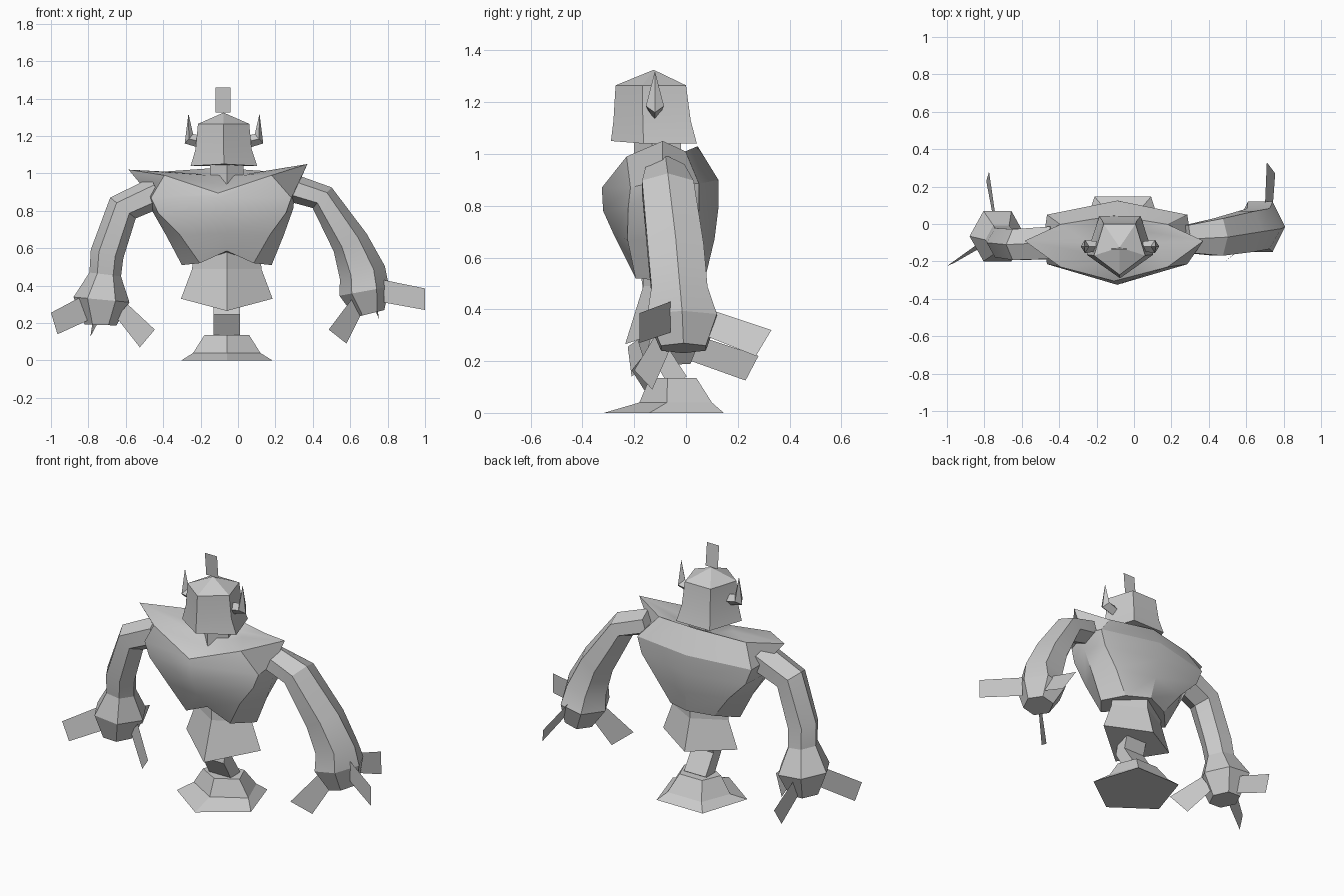
import bpy, bmesh
from math import sin, cos, pi, radians
from mathutils import Vector

old = bpy.data.objects.get("Cube")
if old:
    bpy.data.objects.remove(old)

grey = bpy.data.materials.new("plain grey")
grey.use_nodes = True
colour = (0.6, 0.6, 0.6, 1)
grey.diffuse_color = colour
grey.node_tree.nodes["Principled BSDF"].inputs["Base Color"].default_value = colour


def finish(name, bm, angle=None):
    mesh = bpy.data.meshes.new(name)
    bm.to_mesh(mesh)
    bm.free()
    mesh.materials.append(grey)
    ob = bpy.data.objects.new(name, mesh)
    bpy.context.collection.objects.link(ob)
    if angle:
        bpy.ops.object.select_all(action='DESELECT')
        ob.select_set(True)
        bpy.context.view_layer.objects.active = ob
        bpy.ops.object.shade_smooth_by_angle(angle=radians(angle))
    return ob


def loft(name, rings, angle=None):
    """Skin a list of equal-sized point rings and close both ends."""
    bm = bmesh.new()
    loops = [[bm.verts.new(p) for p in ring] for ring in rings]
    n = len(loops[0])
    for low, high in zip(loops, loops[1:]):
        for i in range(n):
            j = (i + 1) % n
            bm.faces.new((low[i], low[j], high[j], high[i]))
    bm.faces.new(loops[0][::-1])
    bm.faces.new(loops[-1])
    bmesh.ops.remove_doubles(bm, verts=bm.verts, dist=1e-4)
    bmesh.ops.recalc_face_normals(bm, faces=bm.faces)
    return finish(name, bm, angle)


def tube(name, path, ref, sides, phase=0, angle=None):
    """Path entries: x, y, z, radius in the bending plane, radius along ref."""
    pts = [Vector(p[:3]) for p in path]
    rings = []
    for i, (x, y, z, ru, rv) in enumerate(path):
        t = pts[min(i + 1, len(pts) - 1)] - pts[max(i - 1, 0)]
        u = t.cross(ref).normalized()
        turns = [phase + 2 * pi * k / sides for k in range(sides)]
        rings.append([pts[i] + u * ru * cos(a) + ref * rv * sin(a) for a in turns])
    return loft(name, rings, angle)


def plate(name, *corners):
    bm = bmesh.new()
    bm.faces.new([bm.verts.new(c) for c in corners])
    return finish(name, bm)


def pentagon(cx, w, front, back, z, zf=None):
    """Five-sided ring with one corner to the front."""
    side = front + (back - front) * 0.38
    return [(cx, front, zf or z), (cx + w, side, z), (cx + w * 0.62, back, z),
            (cx - w * 0.62, back, z), (cx - w, side, z)]


def torso_ring(cx, w, ys, zs, front, zf, back, zb, zc, ratio, blend, tilt=0):
    """Eight-sided ring: front, corner, side, corner, back, then mirrored."""
    def half(s):
        return [(cx + s * w * ratio, ys * blend + front * (1 - blend), zc),
                (cx + s * w, ys, zs + s * tilt),
                (cx + s * w * ratio, ys * 0.35 + back * 0.65, (zc + zb) / 2)]
    return [(cx, front, zf)] + half(1) + [(cx, back, zb)] + half(-1)[::-1]


X, Y = Vector((1, 0, 0)), Vector((0, 1, 0))
mid = -0.06

# Flared foot
loft("foot", [pentagon(mid, 0.244, -0.317, 0.146, 0),
              pentagon(mid, 0.18, -0.18, 0.1, 0.04),
              pentagon(mid, 0.12, -0.14, 0.04, 0.135)])

# Bent leg
tube("leg", [(mid, -0.03, 0.12, 0.055, 0.1), (mid, -0.11, 0.25, 0.055, 0.1),
             (mid, -0.07, 0.4, 0.055, 0.1)], X, 4, pi / 4)

# Diamond-shaped skirt
def diamond(w, front, back, side_y, zs, zf, zb):
    return [(mid, front, zf), (mid + w, side_y, zs), (mid, back, zb), (mid - w, side_y, zs)]

loft("skirt", [diamond(0.245, -0.235, 0.1, -0.05, 0.33, 0.265, 0.31),
               diamond(0.185, -0.165, 0.05, -0.05, 0.49, 0.49, 0.49),
               diamond(0.18, -0.16, 0.05, -0.05, 0.6, 0.6, 0.6)])

# Broad torso with pointed shoulders and a V-shaped collar
loft("torso", [
    torso_ring(mid, 0.24, -0.08, 0.51, -0.205, 0.585, 0.08, 0.545, 0.52, 0.6, 0.08),
    torso_ring(-0.07, 0.315, -0.08, 0.67, -0.275, 0.68, 0.11, 0.67, 0.67, 0.76, 0.25),
    torso_ring(-0.085, 0.38, -0.09, 0.81, -0.32, 0.78, 0.125, 0.79, 0.79, 0.9, 0.42),
    torso_ring(-0.09, 0.395, -0.09, 0.9, -0.325, 0.87, 0.125, 0.9, 0.87, 0.95, 0.47),
    torso_ring(-0.107, 0.478, -0.09, 1.035, -0.305, 0.895, 0.045, 1.03, 0.99, 0.6, 0.35, 0.015),
    torso_ring(-0.07, 0.17, -0.1, 1.0, -0.2, 0.94, 0.0, 1.0, 0.99, 0.6, 0.3)], 30)

# Neck
loft("neck", [pentagon(mid, 0.09, -0.2, -0.02, z) for z in (0.93, 1.08)])

# Head with a low pointed crown
loft("head", [pentagon(-0.075, 0.178, -0.29, 0.042, 1.04, 1.05),
              pentagon(-0.077, 0.15, -0.28, 0.018, 1.13),
              pentagon(-0.077, 0.137, -0.272, 0, 1.265),
              [(-0.077, -0.125, 1.325)] * 5], 25)

# Crest and upturned horns
plate("crest", (-0.12, -0.127, 1.325), (-0.04, -0.127, 1.325),
      (-0.04, -0.14, 1.46), (-0.12, -0.14, 1.46))
for side, s in (("left", 1), ("right", -1)):
    def horn_ring(out_low, z_low, out_high, z_high, half):
        m, z = (out_low + out_high) / 2, (z_low + z_high) / 2
        pts = [(out_low, -0.12, z_low), (m, -0.12 - half, z),
               (out_high, -0.12, z_high), (m, -0.12 + half, z)]
        return [(-0.075 + s * x, y, h) for x, y, h in pts]
    loft(side + "_horn", [horn_ring(0.11, 1.13, 0.11, 1.2, 0.025),
                          horn_ring(0.21, 1.16, 0.165, 1.21, 0.035),
                          horn_ring(0.19, 1.32, 0.19, 1.32, 0)])

# Arms running down into heavy hands
tube("left_arm", [(0.28, -0.08, 0.925, 0.075, 0.085), (0.45, -0.07, 0.87, 0.075, 0.115),
                  (0.6, -0.04, 0.63, 0.1, 0.125), (0.665, -0.025, 0.47, 0.125, 0.125),
                  (0.675, -0.015, 0.37, 0.135, 0.155),
                  (0.705, -0.01, 0.25, 0.08, 0.1)], Y, 6, 0, 20)
tube("right_arm", [(-0.43, -0.1, 0.9, 0.085, 0.1), (-0.615, -0.11, 0.815, 0.088, 0.095),
                   (-0.7, -0.1, 0.57, 0.09, 0.09), (-0.71, -0.085, 0.46, 0.085, 0.09),
                   (-0.73, -0.065, 0.325, 0.15, 0.155),
                   (-0.735, -0.07, 0.19, 0.085, 0.1)], Y, 6, 0, 20)

# Flat fingers
plate("left_outer_finger", (0.78, -0.06, 0.43), (0.78, -0.06, 0.31), (1, -0.18, 0.27), (1, -0.18, 0.385))
plate("left_inner_finger", (0.61, -0.1, 0.33), (0.66, -0.06, 0.25), (0.58, -0.13, 0.09), (0.485, -0.2, 0.165))
plate("left_back_finger", (0.7, 0.09, 0.4), (0.74, 0.07, 0.3), (0.755, 0.27, 0.22), (0.71, 0.33, 0.32))
plate("right_outer_finger", (-0.84, -0.11, 0.34), (-0.79, -0.11, 0.22), (-0.965, -0.21, 0.14), (-1, -0.225, 0.255))
plate("right_inner_finger", (-0.59, -0.1, 0.3), (-0.65, -0.08, 0.23), (-0.525, -0.15, 0.07), (-0.445, -0.21, 0.165))
plate("right_back_finger", (-0.74, 0.04, 0.3), (-0.75, 0.02, 0.2), (-0.79, 0.23, 0.125), (-0.775, 0.28, 0.22))
